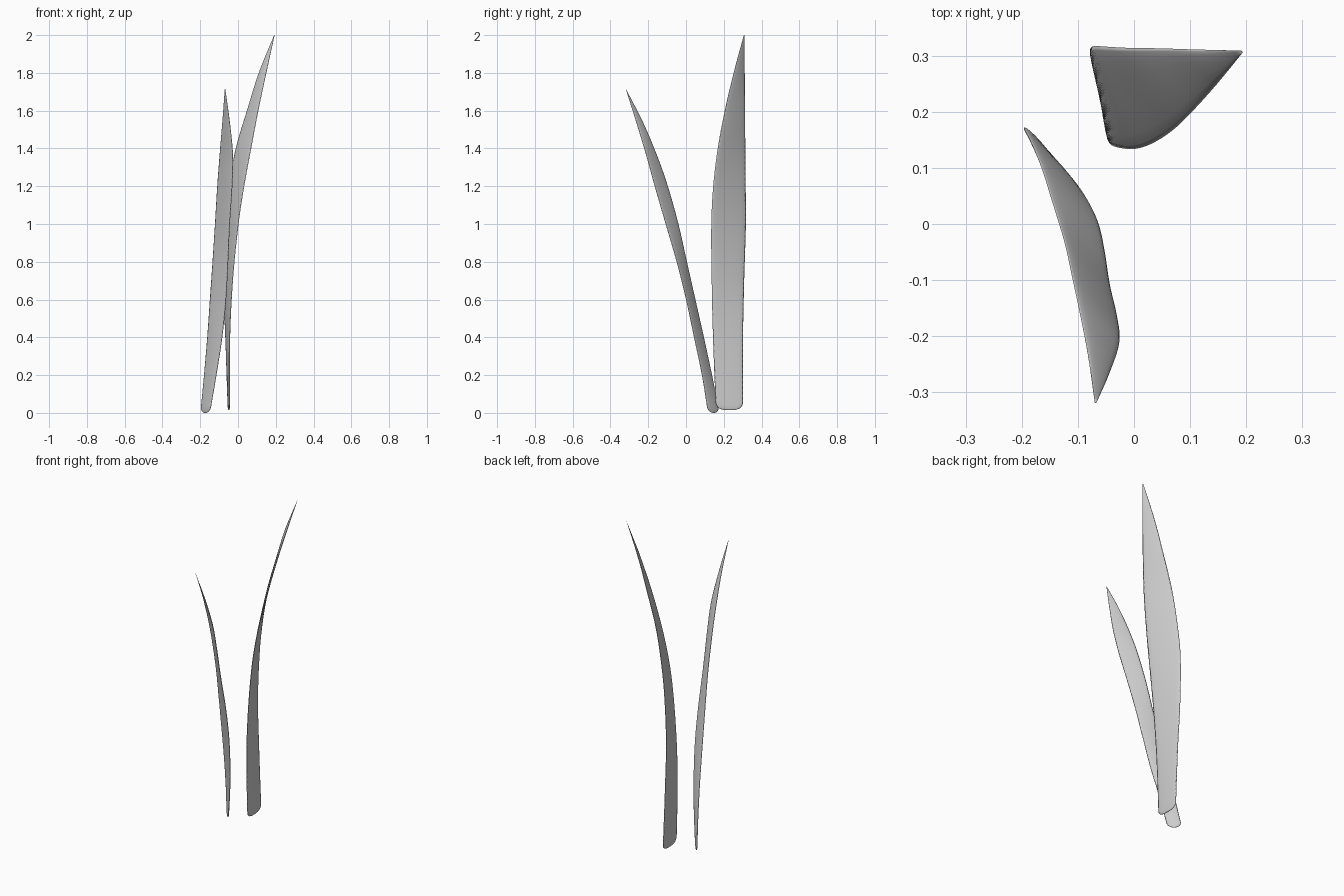
import bpy, bmesh, math
from mathutils import Vector

if "Cube" in bpy.data.objects:
    bpy.data.objects.remove(bpy.data.objects["Cube"])


def sample(rows, z):
    """Smooth (Hermite) interpolation of edge rows (z, x1, y1, x2, y2) at height z."""
    def slope(i, c):
        a, b = rows[max(i - 1, 0)], rows[min(i + 1, len(rows) - 1)]
        return (b[c] - a[c]) / (b[0] - a[0])
    i = 0
    while i < len(rows) - 2 and z > rows[i + 1][0]:
        i += 1
    a, b = rows[i], rows[i + 1]
    h = b[0] - a[0]
    t = (z - a[0]) / h
    out = []
    for c in range(1, 5):
        out.append((2*t**3 - 3*t*t + 1) * a[c] + (t**3 - 2*t*t + t) * h * slope(i, c)
                   + (3*t*t - 2*t**3) * b[c] + (t**3 - t*t) * h * slope(i + 1, c))
    return Vector((out[0], out[1], z)), Vector((out[2], out[3], z))


def blade(name, rows, round_h, power, thick, sides=16, steps=70):
    """Thin leaf: elliptical sections spanning two edge curves, rounded at the foot."""
    bm = bmesh.new()
    z0, z1 = rows[0][0], rows[-1][0]
    foot = [z0 + round_h * (1 - math.cos(math.pi / 2 * k / 10)) for k in range(10)]
    foot[0] = z0 + round_h * 0.002
    body = [z0 + round_h + (z1 - z0 - round_h) * k / steps for k in range(steps + 1)]
    rings = []
    for z in foot + body:
        p, q = sample(rows, z)
        mid, half = (p + q) / 2, (p - q) / 2
        t = min((z - z0) / round_h, 1)
        f = (1 - (1 - t) ** power) ** (1 / power)
        n = Vector((-half.y, half.x, 0)).normalized()
        th = thick / 2 * f * min(1, half.length / 0.035)
        rings.append([bm.verts.new(mid + half * f * math.cos(a) + n * th * math.sin(a))
                      for a in (2 * math.pi * k / sides for k in range(sides))])
    for r, s in zip(rings, rings[1:]):
        for k in range(sides):
            j = (k + 1) % sides
            bm.faces.new((r[k], r[j], s[j], s[k]))
    bm.faces.new(rings[0][::-1])
    bm.faces.new(rings[-1])
    bmesh.ops.recalc_face_normals(bm, faces=bm.faces)
    me = bpy.data.meshes.new(name)
    bm.to_mesh(me)
    bm.free()
    for f in me.polygons:
        f.use_smooth = True
    ob = bpy.data.objects.new(name, me)
    bpy.context.collection.objects.link(ob)
    return ob


# Tall blade: front edge then back edge
blade("tall_grass_blade", [
    (0.015, -0.046, 0.158, -0.051, 0.302),
    (0.40, -0.043, 0.143, -0.066, 0.302),
    (0.70, -0.027, 0.136, -0.078, 0.308),
    (1.00, 0.003, 0.134, -0.072, 0.317),
    (1.20, 0.033, 0.144, -0.049, 0.316),
    (1.40, 0.070, 0.168, -0.012, 0.314),
    (1.60, 0.108, 0.205, 0.047, 0.313),
    (1.80, 0.150, 0.252, 0.110, 0.311),
    (2.00, 0.194, 0.306, 0.191, 0.309)], 0.05, 3, 0.012)

# Short leaning blade: outer edge then inner edge
blade("short_grass_blade", [
    (0.0, -0.199, 0.178, -0.148, 0.116),
    (0.20, -0.180, 0.138, -0.114, 0.084),
    (0.40, -0.163, 0.095, -0.083, 0.042),
    (0.60, -0.149, 0.050, -0.063, 0.000),
    (0.80, -0.135, 0.005, -0.052, -0.050),
    (1.00, -0.122, -0.040, -0.043, -0.108),
    (1.20, -0.110, -0.096, -0.030, -0.166),
    (1.36, -0.098, -0.152, -0.026, -0.210),
    (1.54, -0.083, -0.228, -0.043, -0.264),
    (1.715, -0.070, -0.318, -0.067, -0.319)], 0.035, 2.2, 0.012)
